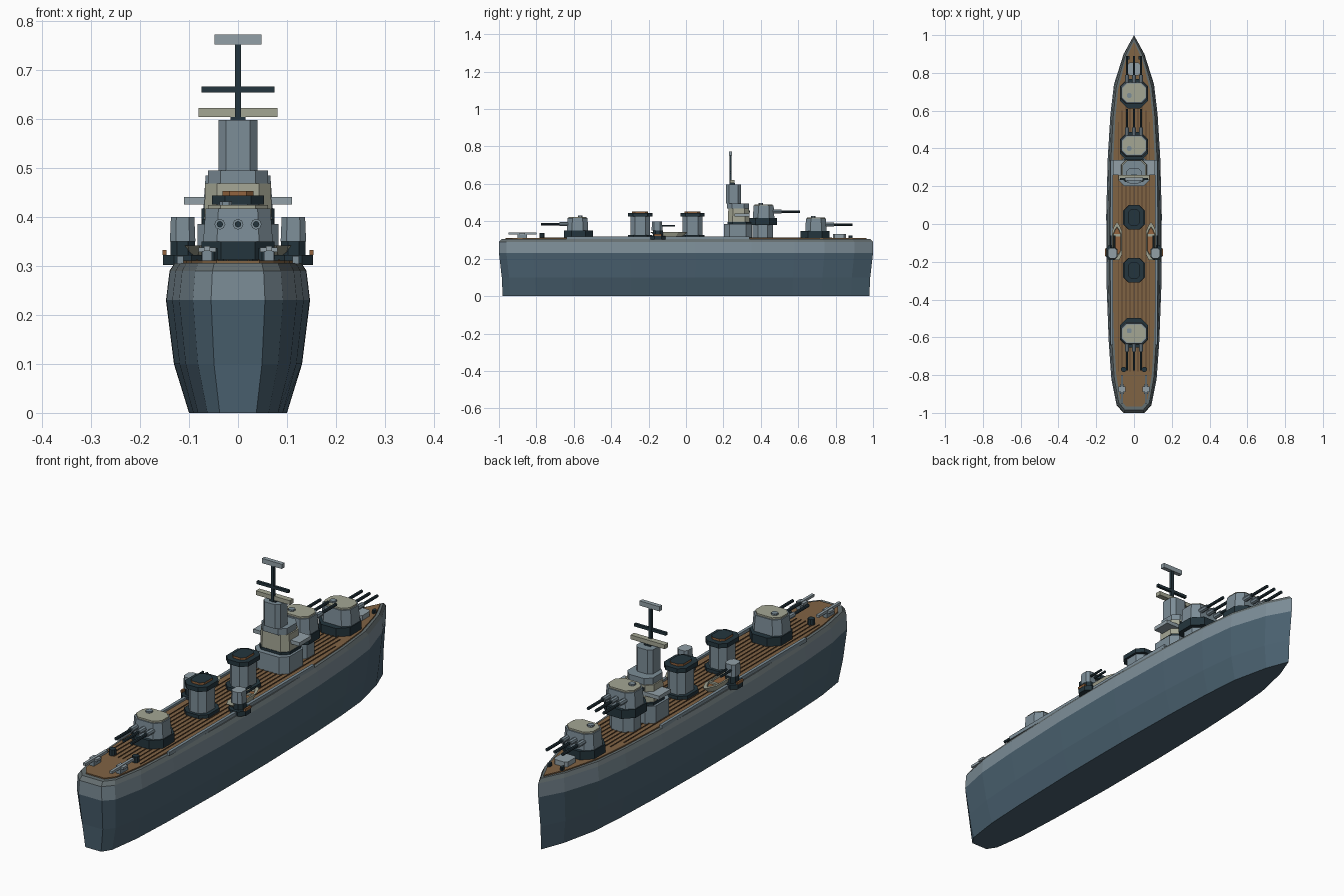
import bpy, bmesh, math
from mathutils import Vector

cube = bpy.data.objects.get("Cube")
if cube:
    bpy.data.objects.remove(cube)


def material(name, *srgb):
    m = bpy.data.materials.new(name)
    m.use_nodes = True
    lin = [((c / 255 + 0.055) / 1.055) ** 2.4 for c in srgb] + [1]
    m.diffuse_color = lin
    m.node_tree.nodes["Principled BSDF"].inputs["Base Color"].default_value = lin
    return m


LOWER = material("lower hull blue grey", 74, 97, 112)
GREY = material("ship grey", 124, 141, 151)
RIM = material("deck edge grey", 100, 110, 112)
BEIGE = material("pale beige grey", 164, 166, 148)
DARK = material("dark slate", 36, 53, 61)
WOOD = material("deck wood", 128, 99, 68)
SEAM = material("deck seam brown", 88, 66, 45)
RUST = material("warm brown", 146, 100, 62)
PALE = material("light grey", 146, 160, 167)


def loft(name, rings, mats, rule=None):
    """Skin a stack of equal rings, cap both ends, colour faces by a rule."""
    bm = bmesh.new()
    loops = [[bm.verts.new(p) for p in ring] for ring in rings]
    n = len(loops[0])
    for a, b in zip(loops, loops[1:]):
        for i in range(n):
            j = (i + 1) % n
            bm.faces.new((a[i], a[j], b[j], b[i]))
    bm.faces.new(loops[0][::-1])
    bm.faces.new(loops[-1])
    bmesh.ops.recalc_face_normals(bm, faces=bm.faces)
    for f in bm.faces:
        f.material_index = rule(f) if rule else 0
    me = bpy.data.meshes.new(name)
    bm.to_mesh(me)
    bm.free()
    for m in mats:
        me.materials.append(m)
    ob = bpy.data.objects.new(name, me)
    bpy.context.collection.objects.link(ob)
    return ob


def block(name, mat, x, y, z0, z1, w, d, cut=0, taper=1, top=None):
    """Box with optional corner cuts, tapered top and a top colour."""
    a, b = w / 2, d / 2
    if cut:
        q = [(a, b - cut), (a - cut, b)]
        pts = q + [(-u, v) for u, v in q[::-1]]
        pts += [(-u, -v) for u, v in q] + [(u, -v) for u, v in q[::-1]]
    else:
        pts = [(a, b), (-a, b), (-a, -b), (a, -b)]
    rings = [[(x + u * s, y + v * s, z) for u, v in pts] for z, s in ((z0, 1), (z1, taper))]
    return loft(name, rings, [mat, top or mat], lambda f: int(f.normal.z > 0.9))


def rod(name, mat, x, z, y0, y1, r, sides=8):
    ring = [(math.cos(math.tau * i / sides) * r, math.sin(math.tau * i / sides) * r) for i in range(sides)]
    return loft(name, [[(x + u, y, z + v) for u, v in ring] for y in (y0, y1)], [mat])


# Hull: one half outline from stern to bow, scaled for each level
HALF = [(0.055, -1), (0.092, -0.96), (0.12, -0.82), (0.134, -0.62), (0.146, -0.3), (0.147, 0.05),
        (0.139, 0.35), (0.125, 0.58), (0.106, 0.74), (0.055, 0.9)]
OUTLINE = HALF + [(0, 1)] + [(-x, y) for x, y in HALF[::-1]]


def ring(z, sx, sy):
    return [(x * sx, y * sy, z) for x, y in OUTLINE]


def hull_colour(f):
    z = f.calc_center_median().z
    return 0 if z < 0.22 else 1 if z < 0.285 else 2


loft("hull", [ring(0, 0.68, 0.98), ring(0.1, 0.89, 0.985), ring(0.23, 1, 1),
              ring(0.29, 0.95, 1), ring(0.306, 0.88, 0.985)], [LOWER, GREY, RIM], hull_colour)
loft("wood_deck", [ring(0.304, 0.79, 0.965), ring(0.311, 0.79, 0.965)], [WOOD])
for i in range(-4, 5):
    front = 0.78 - 0.06 * abs(i)
    block("deck_seam", SEAM, i * 0.021, (front - 0.78) / 2, 0.31, 0.3135, 0.004, front + 0.78)
for s in (-1, 1):
    block("side_strake", GREY, s * 0.118, -0.15, 0.304, 0.32, 0.013, 0.98)


# Main gun turrets
def turret(name, y, z, aim):
    block(name + "_base", DARK, 0, y - aim * 0.005, z, z + 0.037, 0.15, 0.155, 0.04)
    block(name + "_house", GREY, 0, y, z + 0.037, z + 0.104, 0.142, 0.115, 0.028, 0.93)
    block(name + "_roof", BEIGE, 0, y, z + 0.104, z + 0.111, 0.122, 0.096, 0.025)
    block(name + "_hatch", GREY, -0.025, y - aim * 0.015, z + 0.111, z + 0.118, 0.025, 0.025, 0.006)
    for x in (-0.037, 0, 0.037):
        rod(name + "_sleeve", GREY, x, z + 0.072, y + aim * 0.05, y + aim * 0.095, 0.011)
        rod(name + "_barrel", DARK, x, z + 0.072, y + aim * 0.05, y + aim * 0.195, 0.0065)


turret("bow_turret", 0.695, 0.31, 1)
turret("raised_turret", 0.415, 0.38, 1)
turret("stern_turret", -0.58, 0.313, -1)
block("raised_turret_support", GREY, 0, 0.41, 0.31, 0.38, 0.115, 0.11, 0.03)

# Bridge and tower
block("bridge_base", GREY, 0, 0.277, 0.31, 0.385, 0.165, 0.15, 0.03)
block("bridge_ledge", DARK, 0, 0.285, 0.385, 0.396, 0.145, 0.125, 0.025)
block("bridge_house", BEIGE, 0, 0.282, 0.396, 0.468, 0.138, 0.115, 0.025, 0.97)
block("bridge_wings", PALE, 0, 0.3, 0.425, 0.441, 0.22, 0.08)
block("bridge_roof", GREY, 0, 0.278, 0.468, 0.495, 0.122, 0.115, 0.025)
block("bridge_windows", DARK, 0, 0.34, 0.446, 0.458, 0.08, 0.006)
block("tower", GREY, 0, 0.255, 0.495, 0.598, 0.08, 0.08, 0.016)
block("range_finder", BEIGE, 0, 0.248, 0.604, 0.622, 0.162, 0.024)
block("range_finder_foot", DARK, 0, 0.248, 0.598, 0.604, 0.03, 0.03)
block("mast", DARK, 0, 0.238, 0.598, 0.752, 0.013, 0.013)
block("mast_yard", DARK, 0, 0.238, 0.654, 0.666, 0.15, 0.012)
block("mast_radar", PALE, 0, 0.238, 0.752, 0.772, 0.095, 0.018)

# Funnels
for y in (0.035, -0.245):
    block("funnel_base", DARK, 0, y, 0.31, 0.326, 0.115, 0.13, 0.028)
    block("funnel", GREY, 0, y, 0.326, 0.425, 0.086, 0.105, 0.024)
    block("funnel_cap", DARK, 0, y, 0.425, 0.444, 0.106, 0.13, 0.026)
    block("funnel_mouth", RUST, 0, y, 0.444, 0.453, 0.064, 0.085, 0.015, 1, DARK)

# Boats and side guns, mirrored
for s in (-1, 1):
    x = s * 0.09
    half = [(0.012, -0.1), (0.027, -0.07), (0.027, 0.05), (0.012, 0.085)]
    plan = half + [(0, 0.1)] + [(-u, v) for u, v in half[::-1]]
    loft("boat", [[(x + u * k, -0.09 + v * k, z) for u, v in plan]
                  for z, k in ((0.314, 0.65), (0.342, 1), (0.342, 0.75), (0.335, 0.7))],
         [BEIGE, RUST], lambda f: int(f.normal.z > 0.9 and f.calc_center_median().z < 0.34))
    block("boat_thwart", BEIGE, x, -0.06, 0.335, 0.342, 0.036, 0.012)
    x = s * 0.113
    block("side_gun_platform", DARK, x, -0.15, 0.302, 0.322, 0.08, 0.08, 0.022)
    block("side_gun_trim", RUST, s * 0.15, -0.15, 0.322, 0.332, 0.008, 0.04)
    block("side_gun_pedestal", DARK, x, -0.15, 0.322, 0.35, 0.05, 0.052, 0.014)
    block("side_gun_house", GREY, x, -0.155, 0.35, 0.4, 0.052, 0.058, 0.012, 0.92, PALE)
    for dx in (-0.01, 0.01):
        rod("side_gun_barrel", DARK, x + dx, 0.376, -0.13, -0.06, 0.005, 6)

    # Stern launch rails, bollards and bow fittings
    x = s * 0.063
    block("stern_rail_foot", GREY, x, -0.875, 0.31, 0.33, 0.02, 0.05)
    block("stern_rail", PALE, x, -0.875, 0.33, 0.341, 0.012, 0.15)
    block("stern_rail_cross", PALE, x, -0.875, 0.328, 0.338, 0.036, 0.03)
    block("stern_bollard", DARK, s * 0.055, -0.77, 0.31, 0.337, 0.026, 0.026, 0.007)
    block("bow_bollard", DARK, s * 0.03, 0.88, 0.31, 0.325, 0.012, 0.02, 0.003)
block("bow_winch", PALE, 0, 0.82, 0.31, 0.332, 0.065, 0.07, 0.01)
